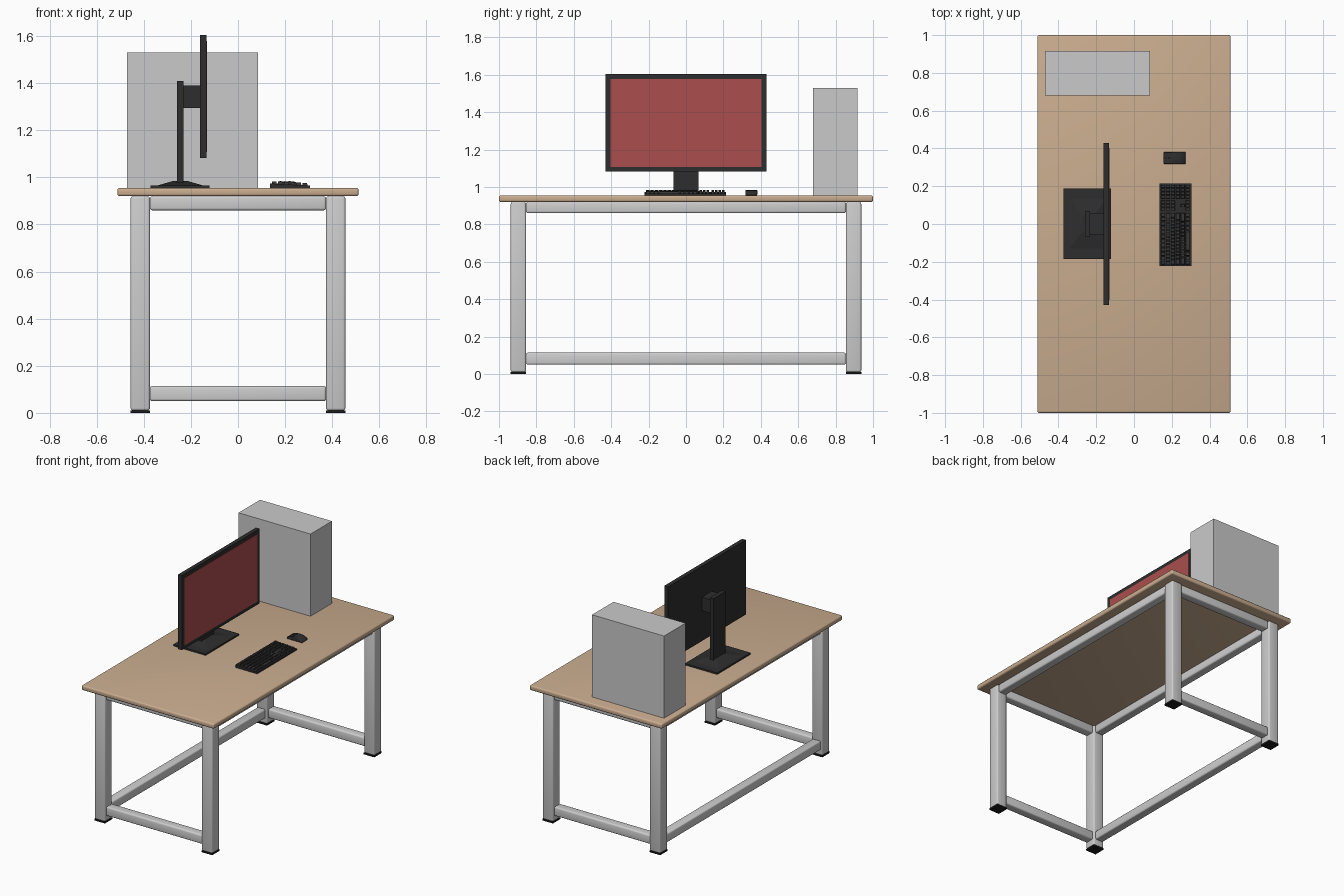
import bpy, bmesh, math
from mathutils import Matrix, Vector

if "Cube" in bpy.data.objects:
    bpy.data.objects.remove(bpy.data.objects["Cube"])


def material(name, r, g, b):
    m = bpy.data.materials.new(name)
    m.diffuse_color = (r, g, b, 1)
    m.use_nodes = True
    m.node_tree.nodes["Principled BSDF"].inputs["Base Color"].default_value = m.diffuse_color
    return m


WOOD = material("wood", 0.59, 0.415, 0.275)
STEEL = material("light_grey_steel", 0.61, 0.61, 0.61)
CASE = material("case_grey", 0.59, 0.59, 0.59)
BLACK = material("black_plastic", 0.027, 0.027, 0.027)
RUBBER = material("black_rubber", 0.01, 0.01, 0.01)
KEYS = material("key_grey", 0.04, 0.04, 0.04)
RED = material("screen_red", 0.41, 0.076, 0.076)


def finish(bm, name, mat, bevel=0.0, segs=3):
    """Turn a bmesh into an object, with an optional rounded edge."""
    bmesh.ops.recalc_face_normals(bm, faces=bm.faces)
    me = bpy.data.meshes.new(name)
    bm.to_mesh(me)
    bm.free()
    me.materials.append(mat)
    ob = bpy.data.objects.new(name, me)
    bpy.context.collection.objects.link(ob)
    if bevel:
        mod = ob.modifiers.new("bevel", 'BEVEL')
        mod.width, mod.segments = bevel, segs
        mod.limit_method, mod.angle_limit = 'ANGLE', math.radians(35)
        me.polygons.foreach_set("use_smooth", [True] * len(me.polygons))
        me.set_sharp_from_angle(angle=math.radians(100))
    return ob


def add_box(bm, x, y, z, taper=1.0):
    """Add a box from (min, max) ranges; taper shrinks the top."""
    lo, hi = Vector((x[0], y[0], z[0])), Vector((x[1], y[1], z[1]))
    c, s = (lo + hi) / 2, hi - lo
    for v in bmesh.ops.create_cube(bm, size=1)["verts"]:
        k = taper if v.co.z > 0 else 1
        v.co = c + Vector((v.co.x * s.x * k, v.co.y * s.y * k, v.co.z * s.z))


def box(name, x, y, z, mat, bevel=0.0, segs=3, taper=1.0):
    bm = bmesh.new()
    add_box(bm, x, y, z, taper)
    return finish(bm, name, mat, bevel, segs)


def extrude_profile(name, pts, y0, y1, mat, bevel=0.0):
    """Extrude an (x, z) outline along y."""
    bm = bmesh.new()
    f = bm.faces.new([bm.verts.new((x, y0, z)) for x, z in pts])
    new = bmesh.ops.extrude_face_region(bm, geom=[f])["geom"]
    bmesh.ops.translate(bm, vec=(0, y1 - y0, 0),
                        verts=[v for v in new if isinstance(v, bmesh.types.BMVert)])
    return finish(bm, name, mat, bevel, 2)


TOP = 0.955

# Table top
box("table_top", (-0.512, 0.512), (-1, 1), (0.92, TOP), WOOD, 0.01)

# Legs and rubber feet
LX, LY, H = 0.415, 0.896, 0.041
for sx, side in ((-1, "back"), (1, "user")):
    for sy, end in ((-1, "near"), (1, "far")):
        cx, cy = sx * LX, sy * LY
        box(f"{side}_{end}_leg", (cx - H, cx + H), (cy - H, cy + H),
            (0.01, 0.92), STEEL, 0.01)
        box(f"{side}_{end}_foot", (cx - H, cx + H), (cy - H, cy + H),
            (0, 0.011), RUBBER)

# Rails: upper frame on four sides, lower frame on three
R = 0.032
LOW, HIGH = (0.05, 0.114), (0.86, 0.92)
for s, end in ((-1, "near"), (1, "far")):
    for z, lvl in ((LOW, "lower"), (HIGH, "upper")):
        box(f"{lvl}_{end}_rail", (-LX + H, LX - H),
            (s * LY - R, s * LY + R), z, STEEL, 0.01)
for s, z, name in ((-1, LOW, "lower_back_rail"), (-1, HIGH, "upper_back_rail"),
                   (1, HIGH, "upper_user_rail")):
    box(name, (s * LX - R, s * LX + R), (-LY + H, LY - H), z, STEEL, 0.01)

# Computer case
box("computer_case", (-0.472, 0.085), (0.68, 0.917), (TOP, 1.53), CASE)

# Monitor with screen plate
box("monitor_panel", (-0.162, -0.133), (-0.43, 0.43), (1.083, 1.605), BLACK)
box("monitor_screen", (-0.135, -0.131), (-0.403, 0.403), (1.107, 1.578), RED)

# Monitor stand
box("stand_base", (-0.372, -0.122), (-0.184, 0.187), (TOP, 0.966), BLACK)
box("stand_collar", (-0.34, -0.15), (-0.13, 0.13), (0.966, 0.984), BLACK, taper=0.35)
box("stand_neck", (-0.26, -0.232), (-0.068, 0.068), (0.966, 1.41), BLACK)
box("stand_arm", (-0.235, -0.16), (-0.055, 0.055), (1.295, 1.39), BLACK)

# Keyboard body, sloping down towards the user
KX0, KX1, KY0, KY1 = 0.135, 0.305, -0.223, 0.215
ZB, ZF = 0.974, 0.965
extrude_profile("keyboard_body", [(KX0, TOP), (KX1, TOP), (KX1, ZF), (KX0, ZB)],
                KY0, KY1, BLACK)

# Keys: rows of (start, widths) in key units, plus navigation and number blocks
U = (KY1 - KY0 - 0.014) / 23
ROWS = [
    [1.25] * 12,
    [1] * 13 + [2],
    [1.5] + [1] * 12 + [1.5],
    [1.75] + [1] * 11 + [2.25],
    [2.25] + [1] * 10 + [2.75],
    [1.25] * 3 + [6.25] + [1.25] * 4,
]
NAV = [(0, 1, 2), (0, 1, 2), (0, 1, 2), (), (1,), (0, 1, 2)]
bm = bmesh.new()
for r, widths in enumerate(ROWS):
    x0 = KX0 + 0.008 + r * 0.026
    z = ZB + (ZF - ZB) * (x0 - KX0) / (KX1 - KX0) - 0.002
    spans, pos = [], 0
    for w in widths:
        spans.append((pos, pos + w))
        pos += w
    spans += [(15.5 + i, 16.5 + i) for i in NAV[r]]
    spans += [(19 + i, 20 + i) for i in range(4)]
    for a, b in spans:
        ya = KY0 + 0.007 + a * U
        yb = KY0 + 0.007 + b * U
        add_box(bm, (x0, x0 + 0.022), (ya + 0.0015, yb - 0.0015), (z, z + 0.0115), 0.85)
finish(bm, "keyboard_keys", KEYS)

# Mouse: humped profile, two button plates and a wheel
hump = [(0.157, TOP), (0.273, TOP), (0.273, 0.963), (0.262, 0.973), (0.243, 0.981),
        (0.218, 0.984), (0.19, 0.98), (0.168, 0.972), (0.157, 0.964)]
extrude_profile("mouse_body", hump, 0.317, 0.381, BLACK, 0.004)
for y0, y1, n in ((0.319, 0.346, "left"), (0.352, 0.379, "right")):
    extrude_profile(f"mouse_{n}_button",
                    [(0.155, 0.963), (0.168, 0.97), (0.19, 0.978), (0.2, 0.979),
                     (0.2, 0.984), (0.188, 0.982), (0.166, 0.974), (0.155, 0.967)],
                    y0, y1, BLACK)
bm = bmesh.new()
bmesh.ops.create_cone(bm, cap_ends=True, segments=16, radius1=0.009, radius2=0.009,
                      depth=0.006, matrix=Matrix.Translation((0.18, 0.349, 0.976))
                      @ Matrix.Rotation(math.pi / 2, 4, 'X'))
finish(bm, "mouse_wheel", KEYS)
